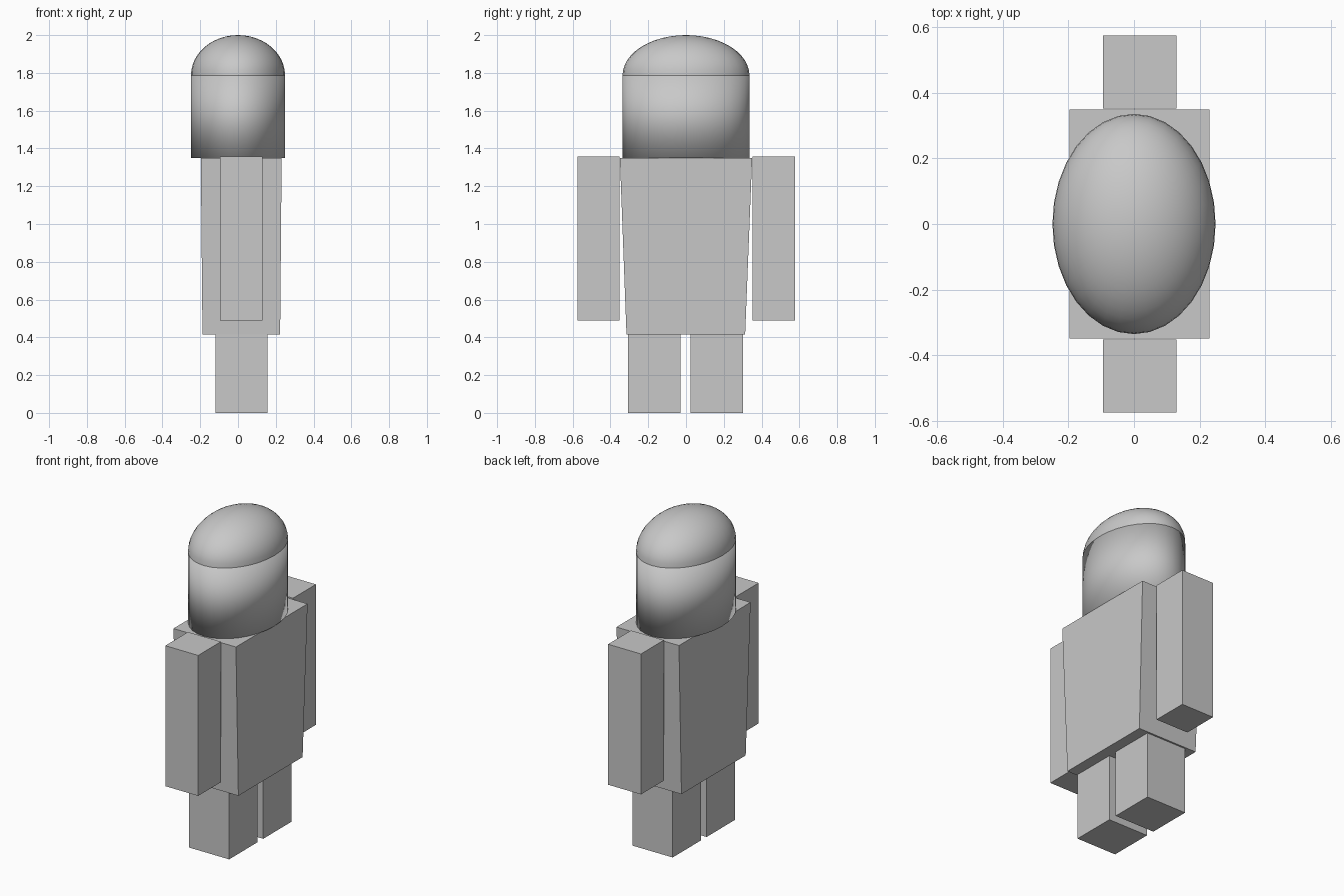
import bpy
import bmesh
import math
from mathutils import Vector

if "Cube" in bpy.data.objects:
    bpy.data.objects.remove(bpy.data.objects["Cube"])

grey = bpy.data.materials.new("plain_grey")
grey.diffuse_color = (0.58, 0.58, 0.58, 1)
grey.use_nodes = True
grey.node_tree.nodes["Principled BSDF"].inputs["Base Color"].default_value = grey.diffuse_color


def finish(name, bm, smooth=False):
    bmesh.ops.recalc_face_normals(bm, faces=bm.faces)
    for f in bm.faces:
        f.smooth = smooth
    mesh = bpy.data.meshes.new(name)
    bm.to_mesh(mesh)
    bm.free()
    mesh.materials.append(grey)
    obj = bpy.data.objects.new(name, mesh)
    bpy.context.collection.objects.link(obj)
    return obj


def block(name, x, y, z, bottom_x=None, bottom_y=None):
    """Box from (min, max) ranges, optionally with a narrower bottom."""
    bm = bmesh.new()
    bmesh.ops.create_cube(bm, size=1)
    for v in bm.verts:
        top = v.co.z > 0
        rx = x if top or not bottom_x else bottom_x
        ry = y if top or not bottom_y else bottom_y
        v.co = Vector((rx[v.co.x > 0], ry[v.co.y > 0], z[top]))
    return finish(name, bm)


# Body: tapered torso
block("torso", (-0.197, 0.231), (-0.35, 0.35), (0.414, 1.35),
      (-0.188, 0.223), (-0.315, 0.313))

# Arms and legs
for side, arm_y, leg_y in (("right", (-0.575, -0.353), (-0.308, -0.03)),
                           ("left", (0.352, 0.576), (0.025, 0.302))):
    block(side + "_arm", (-0.095, 0.13), arm_y, (0.488, 1.357))
    block(side + "_leg", (-0.12, 0.155), leg_y, (0.0, 0.414))

# Head: oval drum with softly shaded rims
RX, RY, RIM, TOP = 0.249, 0.336, 1.787, 2.0
bm = bmesh.new()
bmesh.ops.create_cone(bm, cap_ends=True, segments=32, radius1=1, radius2=1, depth=1)
for v in bm.verts:
    v.co = Vector((v.co.x * RX, v.co.y * RY, RIM if v.co.z > 0 else 1.35))
finish("head", bm, True)

# Crown: half ellipsoid on top of the head
bm = bmesh.new()
bmesh.ops.create_uvsphere(bm, u_segments=32, v_segments=24, radius=1)
bmesh.ops.delete(bm, geom=[v for v in bm.verts if v.co.z < -0.01], context='VERTS')
for v in bm.verts:
    v.co = Vector((v.co.x * RX, v.co.y * RY, RIM + v.co.z * (TOP - RIM)))
finish("crown", bm, True)
